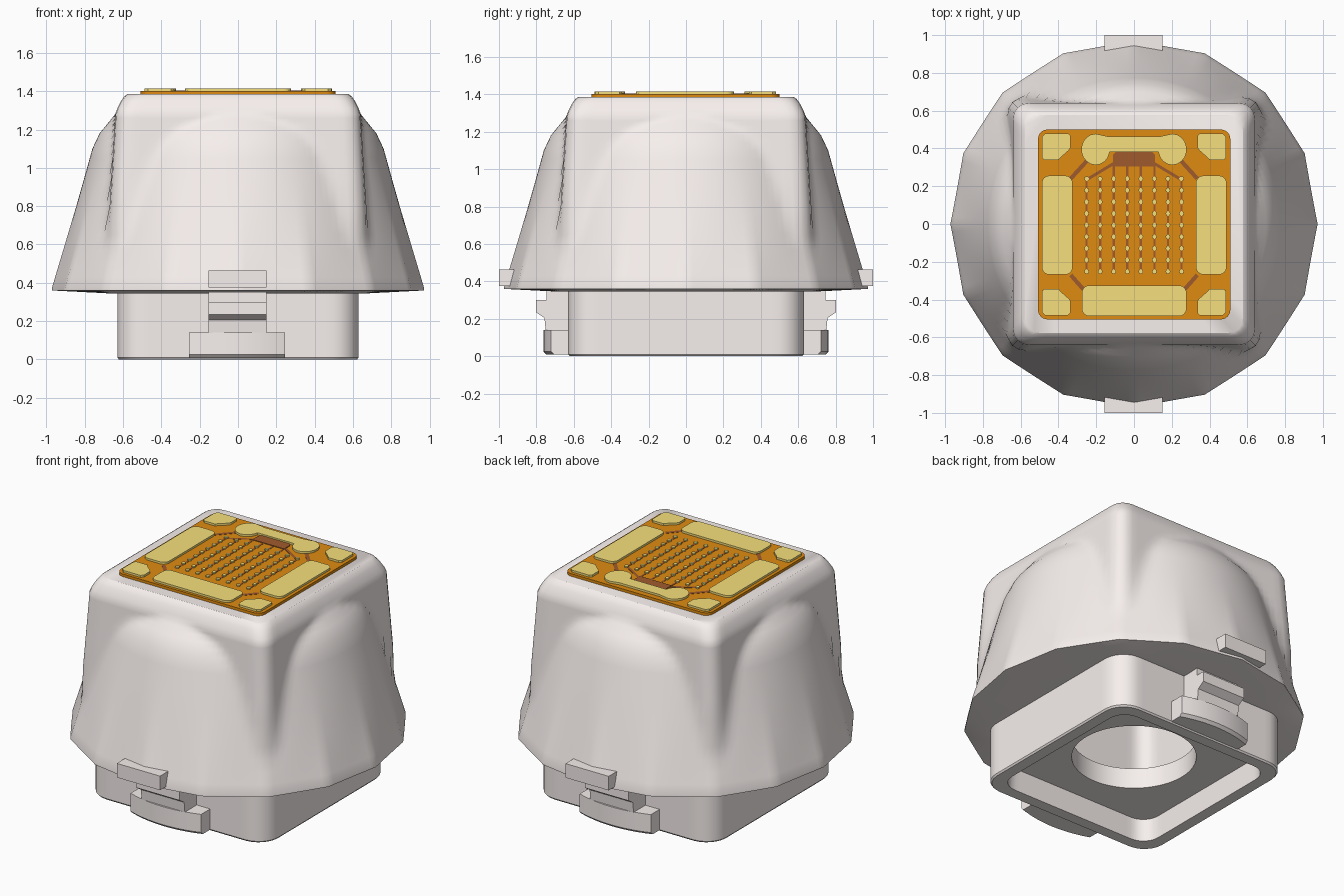
import bpy, bmesh
from math import sin, cos, tan, pi, sqrt
from mathutils import Vector

if "Cube" in bpy.data.objects:
    bpy.data.objects.remove(bpy.data.objects["Cube"])

N = 160


def material(name, rgb):
    m = bpy.data.materials.new(name)
    m.diffuse_color = (*rgb, 1)
    m.use_nodes = True
    m.node_tree.nodes["Principled BSDF"].inputs["Base Color"].default_value = m.diffuse_color
    return m


SHELL = material("shell_white", (0.93, 0.87, 0.85))
ORANGE = material("board_orange", (0.74, 0.26, 0.005))
GOLD = material("pad_gold", (0.92, 0.74, 0.2))
BROWN = material("trace_brown", (0.35, 0.105, 0.025))


def finish(bm, name, mat=SHELL, angle=30):
    bmesh.ops.recalc_face_normals(bm, faces=bm.faces)
    me = bpy.data.meshes.new(name)
    bm.to_mesh(me)
    bm.free()
    ob = bpy.data.objects.new(name, me)
    bpy.context.collection.objects.link(ob)
    me.materials.append(mat)
    bpy.ops.object.select_all(action='DESELECT')
    ob.select_set(True)
    bpy.context.view_layer.objects.active = ob
    bpy.ops.object.shade_smooth_by_angle(angle=angle * pi / 180)
    return ob


# Cross-sections given as radius by angle
def square(h, rc=0.08):
    def f(a):
        a = a % (pi / 2)
        a = min(a, pi / 2 - a)
        if h * tan(a) <= h - rc:
            return h / cos(a)
        c = h - rc
        d = c * (cos(a) + sin(a))
        return d + sqrt(max(0, d * d - 2 * c * c + rc * rc))
    return f


def polygon16(r, facets=1.0):
    """16-sided section; facets=0 gives a plain circle."""
    def f(a):
        facet = cos(pi / 16) / cos(a % (pi / 8) - pi / 16)
        return r * (facet * facets + 0.99 * (1 - facets)) * (1 + 0.012 * sin(2 * a) ** 2)
    return f


def widest(f, g):
    return lambda a: max(f(a), g(a))


def loft(name, sections):
    bm = bmesh.new()
    prev = None
    for z, f in sections:
        ring = []
        for i in range(N):
            a = 2 * pi * i / N
            ring.append(bm.verts.new((f(a) * cos(a), f(a) * sin(a), z)))
        if prev:
            for i in range(N):
                j = (i + 1) % N
                bm.faces.new((prev[i], prev[j], ring[j], ring[i]))
        prev = ring
    bm.faces.new(prev)
    return finish(bm, name)


def interp(table, z):
    for (z0, r0), (z1, r1) in zip(table, table[1:]):
        if z <= z1:
            return r0 + (r1 - r0) * (z - z0) / (z1 - z0)
    return table[-1][1]


# Outer shell: faceted cone merged with a tapered square block
cone = [(0.36, 0.975), (1.1, 0.768), (1.18, 0.73), (1.28, 0.648), (1.31, 0.6)]
block = [(0.36, 0.685), (0.8, 0.67), (1.28, 0.64), (1.31, 0.63)]
corner = [(0.36, 0.12), (0.8, 0.09), (1.31, 0.08)]
levels = [0.37, 0.43, 0.5, 0.57, 0.65, 0.8, 0.95, 1.05, 1.1, 1.14, 1.18, 1.21, 1.24, 1.26, 1.28, 1.31]
shell = [(0.345, square(0.6)), (0.345, square(0.68, 0.12)), (0.36, polygon16(0.972))]
shell += [(z, widest(polygon16(interp(cone, z), max(0, min(1, (0.85 - z) / 0.45))),
                     square(interp(block, z), interp(corner, z)))) for z in levels]
shell += [(1.35, square(0.61)), (1.375, square(0.592)), (1.385, square(0.577, 0.075))]
loft("outer_shell", shell)

# Square base with pocket, round opening and hollow inside
circle = lambda a: 0.36
loft("hollow_base", [
    (0.37, square(0.63, 0.14)), (0.01, square(0.63, 0.14)), (0.0, square(0.622, 0.135)),
    (0.0, square(0.55, 0.11)), (0.14, square(0.545, 0.11)), (0.14, circle),
    (0.27, circle), (0.27, square(0.54, 0.1)), (1.25, square(0.5, 0.1))])


def prism(name, pts, lo, hi, mat=SHELL, axis='z', bm=None):
    own = bm is None
    bm = bm or bmesh.new()
    place = (lambda p, t: (p[0], p[1], t)) if axis == 'z' else (lambda p, t: (t, p[0], p[1]))
    a = [bm.verts.new(place(p, lo)) for p in pts]
    b = [bm.verts.new(place(p, hi)) for p in pts]
    bm.faces.new(a)
    bm.faces.new(b)
    for i in range(len(pts)):
        j = (i + 1) % len(pts)
        bm.faces.new((a[i], a[j], b[j], b[i]))
    if own:
        return finish(bm, name, mat)


def rrect(x0, x1, y0, y1, r, seg=6):
    pts = []
    for k, (cx, cy) in enumerate([(x1 - r, y1 - r), (x0 + r, y1 - r), (x0 + r, y0 + r), (x1 - r, y0 + r)]):
        for s in range(seg + 1):
            a = (k + s / seg) * pi / 2
            pts.append((cx + r * cos(a), cy + r * sin(a)))
    return pts


def mirror_y(ob):
    m = ob.modifiers.new("mirror", 'MIRROR')
    m.use_axis = (False, True, False)


# Side clips, front and back
mirror_y(prism("clip_tab", [(-0.88, 0.375), (-1.0, 0.375), (-1.0, 0.465), (-0.88, 0.465)],
               -0.155, 0.15, axis='x'))
mirror_y(prism("clip_stem", [(-0.6, 0.36), (-0.745, 0.36), (-0.745, 0.3), (-0.803, 0.3), (-0.803, 0.235),
                             (-0.757, 0.205), (-0.75, 0.139), (-0.6, 0.139)], -0.155, 0.15, axis='x'))


def foot_outline(r):
    arc = [(x, -sqrt(r * r - x * x)) for x in [-0.255 + 0.05 * i for i in range(11)]]
    return arc + [(0.245, -0.6), (-0.255, -0.6)]


foot = bmesh.new()
rings = [[foot.verts.new((x, y, z)) for x, y in foot_outline(r)]
         for z, r in [(0.008, 0.745), (0.025, 0.762), (0.14, 0.762)]]
for lo, hi in zip(rings, rings[1:]):
    for i in range(len(lo)):
        j = (i + 1) % len(lo)
        foot.faces.new((lo[i], lo[j], hi[j], hi[i]))
foot.faces.new(rings[0])
foot.faces.new(rings[-1])
mirror_y(finish(foot, "clip_foot"))

# Circuit board
prism("board", rrect(-0.508, 0.51, -0.505, 0.5, 0.05), 1.38, 1.402, ORANGE)

# Contact pads
P0, P1 = 1.4, 1.415
prism("left_pad", rrect(-0.488, -0.325, -0.268, 0.256, 0.04), P0, P1, GOLD)
prism("right_pad", rrect(0.328, 0.49, -0.268, 0.256, 0.04), P0, P1, GOLD)
prism("front_pad", rrect(-0.276, 0.278, -0.488, -0.325, 0.04), P0, P1, GOLD)

# Back pad: two rounded ends joined by a bar
arc = [(0.203 + 0.076 * cos(a), 0.395 + 0.083 * sin(a)) for a in [(-170 + 20 * i) * pi / 180 for i in range(14)]]
half = [(0.12, 0.382)] + arc + [(0.14, 0.464)]
prism("back_pad", half + [(-x, y) for x, y in reversed(half)], P0, P1, GOLD)

corners = bmesh.new()
for sx in (-1, 1):
    for sy in (-1, 1):
        pts = [(0.335, 0.465), (0.35, 0.48), (0.47, 0.48), (0.488, 0.462), (0.488, 0.35),
               (0.473, 0.338), (0.4, 0.338), (0.385, 0.355), (0.345, 0.39), (0.335, 0.405)]
        prism("", [(sx * x, sy * y - (0.005 if sy < 0 else 0)) for x, y in pts], P0, P1, bm=corners)
finish(corners, "corner_pads", GOLD)

# Chip block under the back pad
prism("chip", [(-0.112, 0.305), (0.112, 0.305), (0.112, 0.365), (0.097, 0.381), (-0.097, 0.381), (-0.112, 0.365)],
      P0, 1.406, BROWN)

# Printed traces
traces = bmesh.new()


def trace(x0, y0, x1, y1, w):
    a, b = Vector((x0, y0)), Vector((x1, y1))
    d = (b - a).normalized() * w / 2
    n = Vector((-d.y, d.x))
    prism("", [tuple(a + n), tuple(a - n), tuple(b - n), tuple(b + n)], 1.4, 1.4035, bm=traces)


cols = [-0.251 + 0.0718 * i for i in range(8)]
rows = [0.24 - 0.0615 * i for i in range(9)]
for x in cols:
    trace(x, 0.31 if abs(x) < 0.12 else 0.245, x, -0.26, 0.012)
for s in (-1, 1):
    trace(s * 0.335, 0.24, s * 0.235, 0.35, 0.022)
    trace(s * 0.335, -0.27, s * 0.26, -0.355, 0.022)
    trace(s * 0.25, 0.235, s * 0.1, 0.325, 0.016)
finish(traces, "traces", BROWN)

# Grid of small contacts
dots = bmesh.new()
for x in cols:
    for y in rows:
        prism("", [(x + 0.013 * cos(k * pi / 4), y + 0.013 * sin(k * pi / 4)) for k in range(8)],
              P0, 1.411, bm=dots)
finish(dots, "contact_grid", GOLD)
